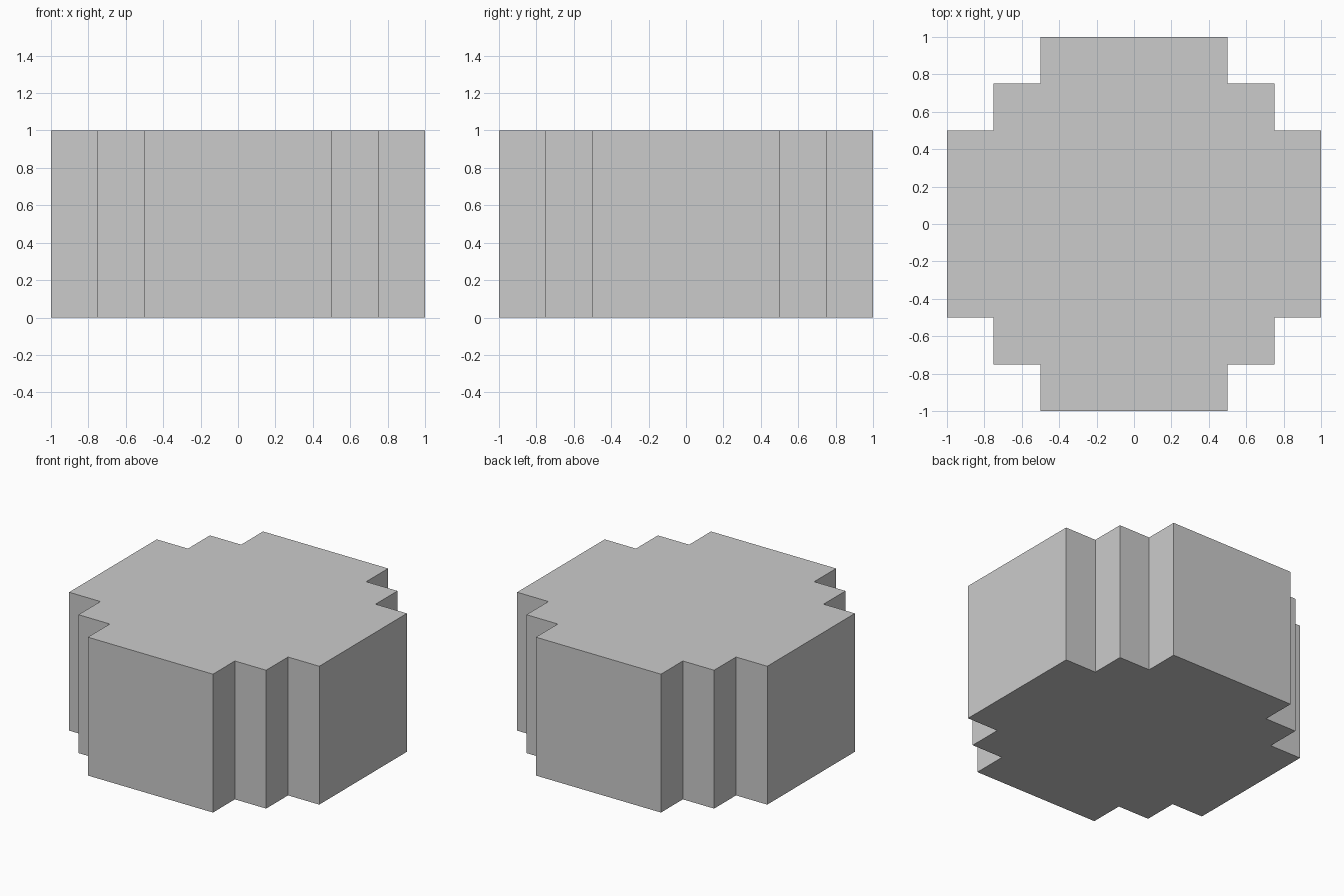
import bpy
import bmesh

if "Cube" in bpy.data.objects:
    bpy.data.objects.remove(bpy.data.objects["Cube"])

HEIGHT = 1.0
# Stepped corner of the outline in the +x +y quadrant, counter-clockwise
CORNER = [(1, 0.5), (0.75, 0.5), (0.75, 0.75), (0.5, 0.75), (0.5, 1)]


def quarter_turn(point, turns):
    x, y = point
    for _ in range(turns):
        x, y = -y, x
    return x, y


# Full outline: the corner repeated by quarter turns
outline = [quarter_turn(p, t) for t in range(4) for p in CORNER]

# Stepped pillar: outline face extruded upward
bm = bmesh.new()
base = bm.faces.new([bm.verts.new((x, y, 0)) for x, y in outline])
top = bmesh.ops.extrude_face_region(bm, geom=[base], use_keep_orig=True)["geom"]
bmesh.ops.translate(bm, vec=(0, 0, HEIGHT),
                    verts=[g for g in top if isinstance(g, bmesh.types.BMVert)])
bmesh.ops.recalc_face_normals(bm, faces=bm.faces)

mesh = bpy.data.meshes.new("stepped_pillar")
bm.to_mesh(mesh)
bm.free()
bpy.context.collection.objects.link(bpy.data.objects.new("stepped_pillar", mesh))
